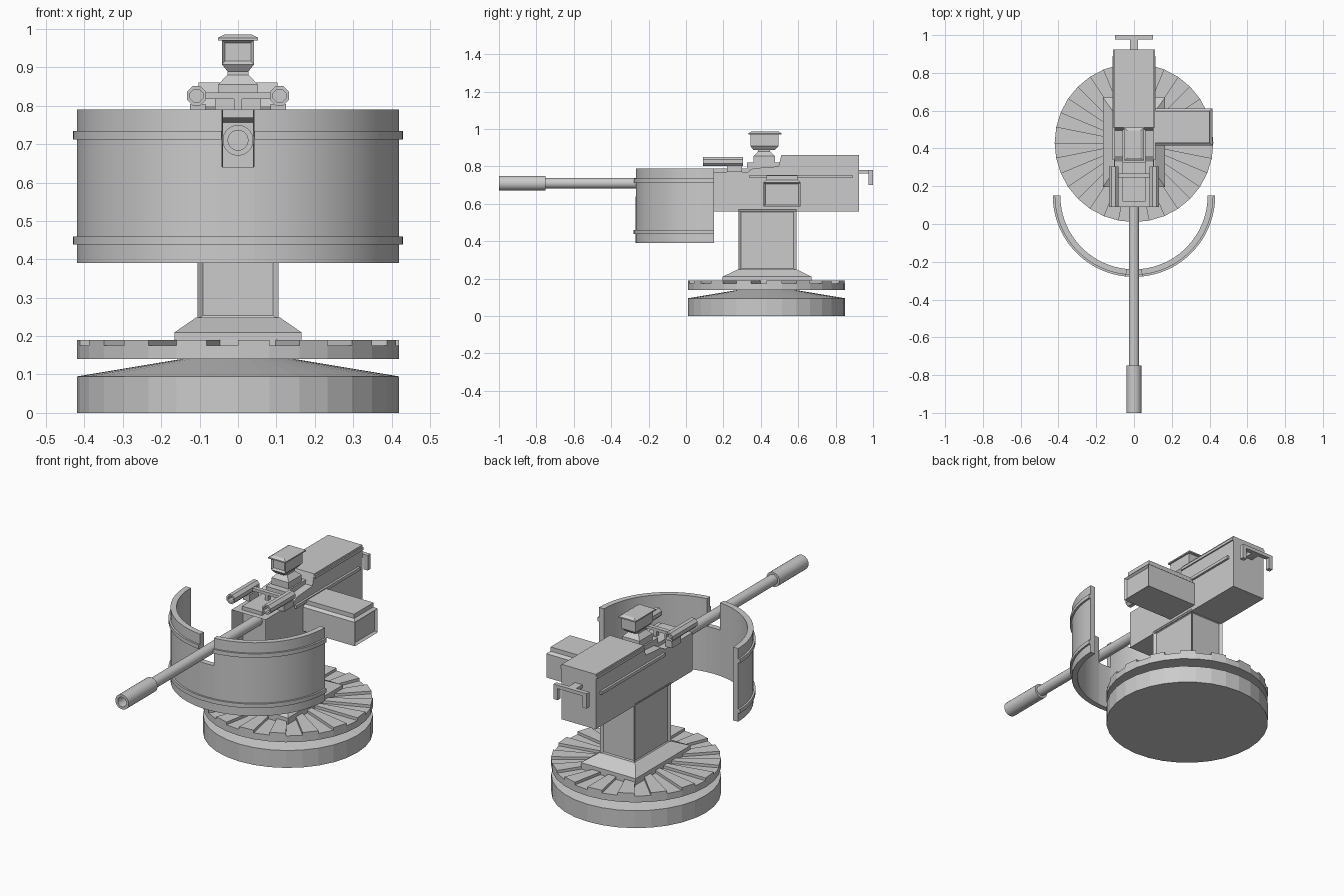
import bpy, bmesh
from math import sin, cos, pi, radians, asin
from mathutils import Vector

if "Cube" in bpy.data.objects:
    bpy.data.objects.remove(bpy.data.objects["Cube"])

CY = 0.43            # y of the turning axis
GUN_Z = 0.71         # height of the barrel axis


def finish(name, bm, smooth=False):
    bmesh.ops.recalc_face_normals(bm, faces=bm.faces)
    me = bpy.data.meshes.new(name)
    bm.to_mesh(me)
    bm.free()
    ob = bpy.data.objects.new(name, me)
    bpy.context.collection.objects.link(ob)
    if smooth:
        bpy.ops.object.select_all(action='DESELECT')
        ob.select_set(True)
        bpy.context.view_layer.objects.active = ob
        bpy.ops.object.shade_smooth_by_angle(angle=radians(30))
    return ob


def skin(name, rings, loop=False, smooth=False, panels=()):
    """Skin equal-length rings; cap the ends unless looped.
    panels: (direction, border, depth) for recessed panels on flat sides."""
    bm = bmesh.new()
    vs = [[bm.verts.new(p) for p in r] for r in rings]
    n = len(rings[0])
    for i in range(len(vs) if loop else len(vs) - 1):
        a, b = vs[i], vs[(i + 1) % len(vs)]
        for j in range(n):
            k = (j + 1) % n
            bm.faces.new((a[j], a[k], b[k], b[j]))
    if not loop:
        bm.faces.new(vs[0])
        bm.faces.new(vs[-1])
    bmesh.ops.recalc_face_normals(bm, faces=bm.faces)
    for d, border, depth in panels:
        bm.normal_update()
        face = max((f for f in bm.faces if f.normal.dot(Vector(d)) > 0.98),
                   key=lambda f: f.calc_area())
        bmesh.ops.inset_region(bm, faces=[face], thickness=border)
        bmesh.ops.translate(bm, verts=face.verts, vec=Vector(d) * -depth)
    return finish(name, bm, smooth)


def stack(name, levels, **kw):
    """Rectangular levels (x0, x1, y0, y1, z) skinned upward."""
    return skin(name, [[(a, c, z), (b, c, z), (b, d, z), (a, d, z)]
                       for a, b, c, d, z in levels], **kw)


def box(name, x0, x1, y0, y1, z0, z1, **kw):
    return stack(name, [(x0, x1, y0, y1, z0), (x0, x1, y0, y1, z1)], **kw)


def lathe_z(name, prof, n=32):
    return skin(name, [[(r * sin(2 * pi * i / n), CY - r * cos(2 * pi * i / n), z)
                        for i in range(n)] for r, z in prof])


def tube_y(name, prof, x, z, n, loop=False, smooth=False):
    return skin(name, [[(x + r * sin(2 * pi * (i + .5) / n), y, z + r * cos(2 * pi * (i + .5) / n))
                        for i in range(n)] for r, y in prof], loop, smooth)


def arc(name, prof, a0, a1, steps):
    """Sweep an (r, z) section around the shield centre."""
    angs = [a0 + (a1 - a0) * i / steps for i in range(steps + 1)]
    return skin(name, [[(r * sin(a), 0.15 - r * cos(a), z) for r, z in prof] for a in angs],
                smooth=True)


# base drum with shallow cone, and turntable
lathe_z("base_drum", [(.42, 0), (.42, .095), (.15, .14), (.15, .145)])
lathe_z("turntable", [(.42, .14), (.42, .175)])

# raised wedge treads, every second sector of 32
bm = bmesh.new()
for k in range(0, 32, 2):
    pts = [(0, CY)] + [(.42 * sin(a), CY - .42 * cos(a))
                       for a in (k * pi / 16, (k + 1) * pi / 16)]
    lo, hi = [[bm.verts.new((x, y, z)) for x, y in pts] for z in (.175, .19)]
    bm.faces.new(lo)
    bm.faces.new(hi)
    for j in range(3):
        bm.faces.new((lo[j], lo[j - 1], hi[j - 1], hi[j]))
finish("turntable_treads", bm)

# pedestal foot and column
stack("pedestal_foot", [(-.165, .165, .195, .67, .175), (-.165, .165, .195, .67, .21),
                        (-.11, .11, .275, .595, .248)])
box("pedestal_column", -.105, .105, .28, .59, .24, .57,
    panels=[((s, 0, 0), .02, .01) for s in (-1, 1)] + [((0, s, 0), .02, .01) for s in (-1, 1)])

# gun body from its side profile, with recessed front opening
side = [(.09, .56), (.925, .56), (.925, .86), (.51, .86), (.495, .80),
        (.36, .79), (.33, .77), (.09, .77)]
skin("gun_body", [[(x, y, z) for y, z in side] for x in (-.103, .103)],
     panels=[((0, -1, 0), .02, .08)])
for s, label in ((-1, "left"), (1, "right")):
    box("side_rail_" + label, *sorted((s * .09, s * .115)), .34, .89, .738, .755)
    box("top_edge_" + label, *sorted((s * .09, s * .11)), .51, .925, .835, .85)
box("front_top_plate", -.06, .06, .12, .34, .765, .79)

# barrel and hollow muzzle
tube_y("barrel", [(.028, .2), (.028, -.76)], 0, GUN_Z, 24, smooth=True)
tube_y("muzzle", [(.026, -.85), (.026, -1), (.04, -1), (.04, -.75), (.027, -.75)],
       0, GUN_Z, 24, loop=True, smooth=True)
tube_y("bore_plug", [(.027, -.86), (.027, -.85)], 0, GUN_Z, 24)

# curved shield: two halves with bands, bridged below the barrel slot
slot = asin(.042 / .42)
low = [(.39, .39), (.42, .39), (.42, .438), (.43, .438), (.43, .46), (.42, .46)]
half = low + [(.42, .712), (.43, .712), (.43, .734), (.42, .734), (.42, .79), (.39, .79)]
arc("shield_right", half, slot, pi / 2, 18)
arc("shield_left", half, -slot, -pi / 2, 18)
arc("shield_bridge", low + [(.42, .64), (.39, .64)], -slot, slot, 2)

# twin octagonal sight tubes on a cross bar
for s, label in ((-1, "left"), (1, "right")):
    tube_y("sight_tube_" + label, [(.027, .09), (.027, .305), (.018, .305), (.018, .09)],
           s * .108, .826, 8, loop=True)
    tube_y("sight_core_" + label, [(.019, .13), (.019, .28)], s * .108, .826, 8)
    box("sight_foot_" + label, *sorted((s * .085, s * .125)), .22, .30, .77, .805)
box("sight_cross_bar", -.10, .10, .245, .268, .818, .834)
box("sight_post", -.01, .01, .245, .268, .77, .82)

# periscope on the body top
box("periscope_plate", -.06, .06, .325, .53, .78, .82)
stack("periscope_neck", [(-.052, .052, .362, .475, .815), (-.052, .052, .362, .475, .855),
                         (-.028, .028, .385, .45, .88), (-.028, .028, .385, .45, .895)])
stack("periscope_head", [(-.026, .026, .36, .475, .888), (-.042, .042, .345, .495, .908),
                         (-.042, .042, .345, .495, .972)], panels=[((0, -1, 0), .012, .01)])
stack("periscope_cap", [(-.052, .052, .335, .51, .970), (-.052, .052, .335, .51, .977),
                        (-.035, .035, .35, .495, .986)])

# ammunition box on the right, recessed end and bevelled lid
box("ammo_box", .09, .415, .415, .612, .585, .715, panels=[((1, 0, 0), .013, .012)])
stack("ammo_lid", [(.09, .415, .415, .612, .715), (.09, .40, .43, .597, .727),
                   (.09, .40, .43, .597, .75)])

# rear handle: stem, cross bar and drop grips
box("handle_stem", -.022, .022, .92, .985, .763, .782)
box("handle_bar", -.10, .10, .976, 1.0, .763, .782)
for s, label in ((-1, "left"), (1, "right")):
    box("handle_grip_" + label, *sorted((s * .075, s * .10)), .976, 1.0, .70, .764)
